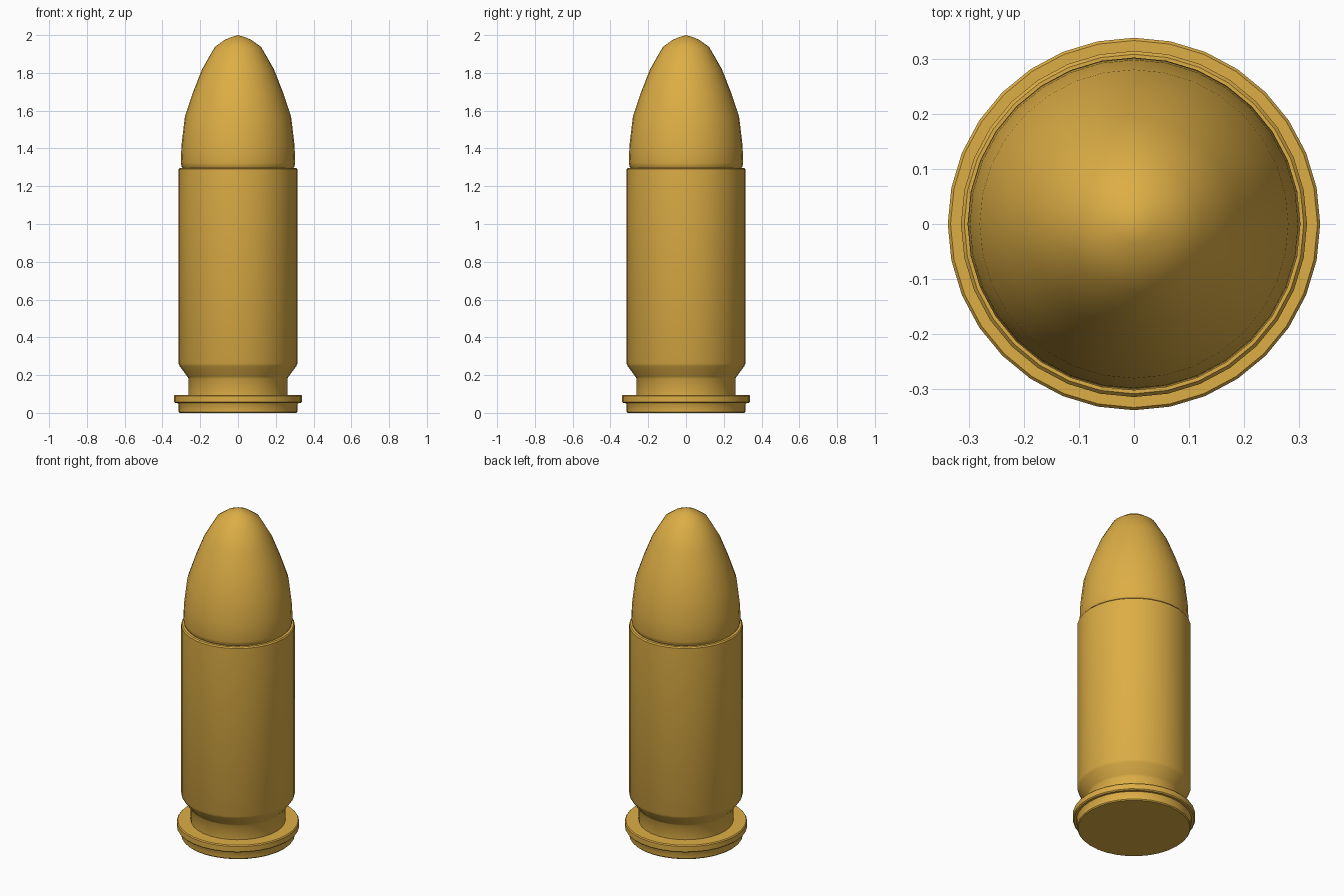
import bpy, bmesh, math

if "Cube" in bpy.data.objects:
    bpy.data.objects.remove(bpy.data.objects["Cube"])

SIDES = 32
brass = bpy.data.materials.new("brass")
brass.diffuse_color = (0.72, 0.42, 0.06, 1)
brass.use_nodes = True
brass.node_tree.nodes["Principled BSDF"].inputs["Base Color"].default_value = brass.diffuse_color


def lathe(name, profile):
    """Revolve (radius, height) points around z; zero radius makes a pole."""
    bm = bmesh.new()
    rings = []
    for r, z in profile:
        if r == 0:
            rings.append([bm.verts.new((0, 0, z))] * SIDES)
        else:
            rings.append([bm.verts.new((r * math.cos(2 * math.pi * i / SIDES),
                                        r * math.sin(2 * math.pi * i / SIDES), z))
                          for i in range(SIDES)])
    for low, high in zip(rings, rings[1:]):
        for i in range(SIDES):
            j = (i + 1) % SIDES
            corners = dict.fromkeys((low[i], low[j], high[j], high[i]))
            bm.faces.new(list(corners))
    bm.normal_update()
    mesh = bpy.data.meshes.new(name)
    bm.to_mesh(mesh)
    bm.free()
    obj = bpy.data.objects.new(name, mesh)
    bpy.context.collection.objects.link(obj)
    mesh.materials.append(brass)
    bpy.ops.object.select_all(action='DESELECT')
    obj.select_set(True)
    bpy.context.view_layer.objects.active = obj
    bpy.ops.object.shade_smooth_by_angle(angle=math.radians(35))
    return obj


# Case: base, rim, extractor groove, tapered shoulder, body and mouth
lathe("case", [
    (0, 0), (0.31, 0), (0.315, 0.006), (0.316, 0.046), (0.32, 0.052),
    (0.333, 0.052), (0.339, 0.058), (0.339, 0.09), (0.334, 0.096),
    (0.262, 0.096), (0.262, 0.182), (0.268, 0.192), (0.308, 0.246),
    (0.315, 0.262), (0.315, 1.29), (0.309, 1.297), (0.294, 1.297)])

# Rounded projectile seated in the mouth
lathe("projectile", [
    (0.294, 1.297), (0.299, 1.305), (0.303, 1.325), (0.299, 1.42),
    (0.281, 1.57), (0.237, 1.70), (0.19, 1.82), (0.122, 1.938),
    (0.07, 1.975), (0.035, 1.99), (0, 2.0)])
